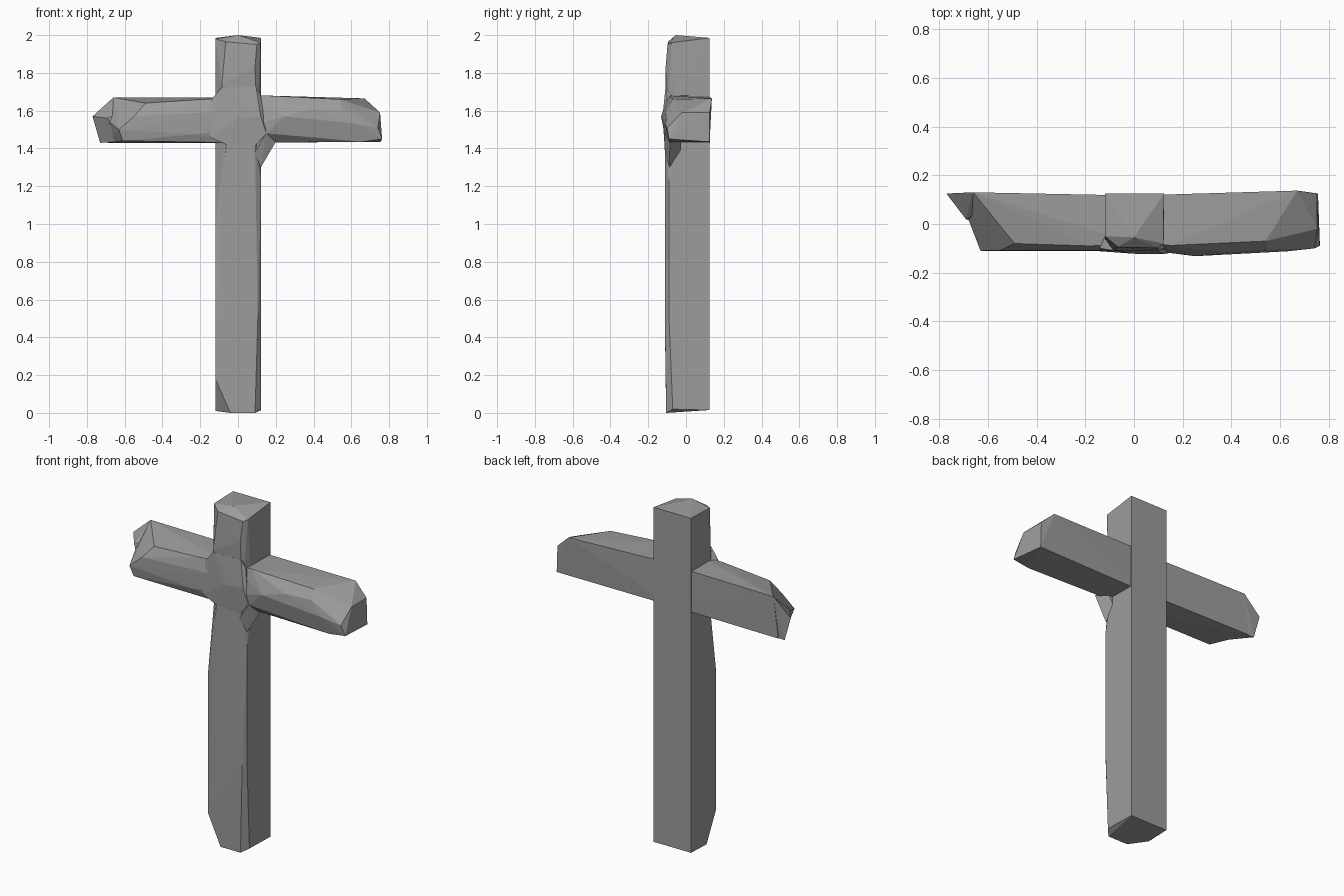
import bpy, bmesh

BACK = 0.125

stone = bpy.data.materials.new("dark_grey")
stone.diffuse_color = (0.335, 0.335, 0.335, 1)


def hull(name, points):
    """Faceted convex chunk wrapped around a few points."""
    bm = bmesh.new()
    for p in points:
        bm.verts.new(p)
    bmesh.ops.convex_hull(bm, input=bm.verts[:])
    junk = [v for v in bm.verts if not v.link_faces]
    bmesh.ops.delete(bm, geom=junk, context='VERTS')
    bmesh.ops.dissolve_limit(bm, angle_limit=0.01, verts=bm.verts[:], edges=bm.edges[:])
    bmesh.ops.recalc_face_normals(bm, faces=bm.faces[:])
    me = bpy.data.meshes.new(name)
    bm.to_mesh(me)
    bm.free()
    me.materials.append(stone)
    ob = bpy.data.objects.new(name, me)
    bpy.context.collection.objects.link(ob)
    return ob


# Long upright, with a chipped lower left corner and narrow front bevels
shaft = hull("cross", [
    (-.12, BACK, .015), (.123, BACK, .015), (-.12, BACK, 1.55), (.123, BACK, 1.55),
    (-.12, -.02, .01), (-.04, -.105, 0), (-.12, -.108, .18), (.09, -.105, 0), (.123, -.07, .02),
    (.105, -.112, .5), (.123, -.09, .5), (.09, -.11, 1.42), (.123, -.09, 1.23),
    (.123, -.02, 1.4), (.123, -.02, 1.55), (.08, -.10, 1.55),
    (-.12, -.108, 1.0), (-.085, -.112, 1.2), (-.06, -.112, 1.43),
    (-.12, -.03, 1.42), (-.12, -.03, 1.55), (-.06, -.10, 1.55)])

# Short top of the upright with a low off-centre peak
head = hull("head", [
    (-.12, BACK, 1.5), (.123, BACK, 1.5), (-.12, BACK, 1.985), (.123, BACK, 1.985),
    (0, -.055, 2.0), (-.12, -.05, 1.98), (.12, -.08, 1.96), (-.065, -.095, 1.965),
    (.10, -.098, 1.95), (-.085, -.108, 1.74), (.09, -.108, 1.83),
    (-.12, -.06, 1.68), (.123, -.06, 1.68), (-.12, -.05, 1.5), (.123, -.05, 1.5),
    (-.09, -.10, 1.55), (.1, -.10, 1.55)])

# Left arm, and the swept-back tip at its end
left_arm = hull("left_arm", [
    (0, BACK - .008, 1.43), (0, BACK - .008, 1.67), (-.66, BACK + .005, 1.67),
    (-.69, BACK + .002, 1.43), (-.68, .02, 1.54), (-.63, -.11, 1.50), (-.61, -.10, 1.44),
    (-.55, -.108, 1.57), (-.49, -.08, 1.64), (-.18, -.09, 1.66), (0, -.08, 1.67),
    (-.23, -.11, 1.475), (0, -.09, 1.43), (0, -.11, 1.5), (0, -.11, 1.6)])
left_tip = hull("left_tip", [
    (-.66, BACK + .005, 1.67), (-.77, BACK, 1.57), (-.73, BACK, 1.43), (-.69, .02, 1.56),
    (-.5, .11, 1.435), (-.5, .11, 1.665), (-.64, 0, 1.435)])

# Right arm with a raised ridge on the front
right_arm = hull("right_arm", [
    (0, BACK - .008, 1.43), (0, BACK - .008, 1.68), (.67, BACK + .012, 1.665),
    (.75, BACK, 1.59), (.755, BACK, 1.435), (.763, -.09, 1.45), (.74, -.10, 1.51),
    (.752, -.02, 1.59), (.54, -.07, 1.66), (.63, -.112, 1.53), (.55, -.105, 1.61),
    (.66, -.09, 1.435), (.25, -.132, 1.57), (.39, -.118, 1.61), (.15, -.088, 1.68),
    (0, -.07, 1.68), (.15, -.115, 1.48), (.14, -.06, 1.43), (0, -.06, 1.43), (0, -.10, 1.5)])

# Flared crossing, plus a small fillet under the right arm
core = hull("crossing", [
    (-.1, .08, 1.46), (.1, .08, 1.46), (-.1, .08, 1.65), (.1, .08, 1.65),
    (-.06, -.112, 1.42), (.088, -.113, 1.41), (.15, -.118, 1.48), (.12, -.124, 1.57),
    (.12, -.10, 1.68), (.095, -.108, 1.73), (-.09, -.108, 1.72), (-.14, -.10, 1.66),
    (-.15, -.111, 1.46), (0, -.122, 1.56)])
fillet = hull("fillet", [
    (.088, -.112, 1.38), (.15, -.116, 1.48), (.121, -.088, 1.30), (.118, -.03, 1.38),
    (.155, -.08, 1.41), (.2, -.085, 1.435), (.15, -.03, 1.435), (.08, -.03, 1.46)])

# Fuse the chunks into one solid
for part in (head, left_arm, left_tip, right_arm, core, fillet):
    mod = shaft.modifiers.new("fuse", 'BOOLEAN')
    mod.operation = 'UNION'
    mod.solver = 'EXACT'
    mod.object = part
    bpy.context.view_layer.objects.active = shaft
    bpy.ops.object.modifier_apply(modifier=mod.name)
    bpy.data.objects.remove(part)
